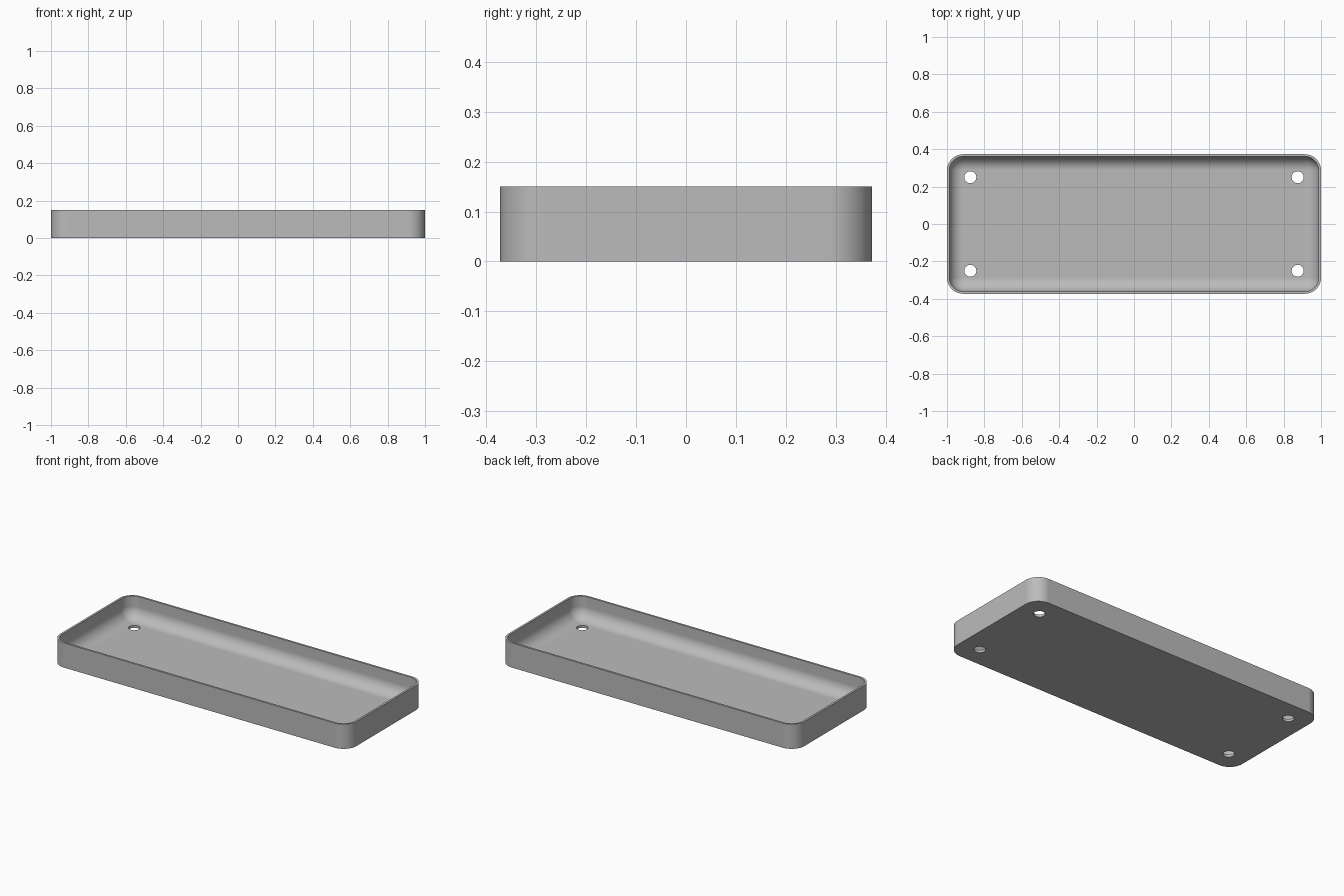
import bpy, bmesh
from math import pi, cos, sin

cube = bpy.data.objects.get("Cube")
if cube:
    bpy.data.objects.remove(cube, do_unlink=True)

HALF_X, HALF_Y, HEIGHT = 1.0, 0.373, 0.15
CORNER, WALL, FLOOR, FILLET = 0.0875, 0.0125, 0.015, 0.073
HOLE_X, HOLE_Y, HOLE_R = 0.875, 0.25, 0.032
STEPS = 12

grey = bpy.data.materials.new("plain grey")
grey.use_nodes = True
colour = (0.5, 0.5, 0.5, 1)
grey.diffuse_color = colour
grey.node_tree.nodes["Principled BSDF"].inputs["Base Color"].default_value = colour


def rounded_ring(bm, inset, z):
    """Rounded rectangle outline, drawn in from the outside by inset."""
    r = CORNER - inset
    cx, cy = HALF_X - CORNER, HALF_Y - CORNER
    ring = []
    for quarter, (sx, sy) in enumerate([(1, 1), (-1, 1), (-1, -1), (1, -1)]):
        for i in range(STEPS + 1):
            a = (quarter + i / STEPS) * pi / 2
            ring.append(bm.verts.new((sx * cx + r * cos(a), sy * cy + r * sin(a), z)))
    return ring


# Wall section: up the outside, over the rim, down the inside and round the fillet
section = [(0, 0), (0, HEIGHT), (WALL, HEIGHT)]
for i in range(STEPS + 1):
    a = i / STEPS * pi / 2
    section.append((WALL + FILLET * (1 - cos(a)), FLOOR + FILLET * (1 - sin(a))))

bm = bmesh.new()
rings = [rounded_ring(bm, inset, z) for inset, z in section]
for low, high in zip(rings, rings[1:]):
    for i in range(len(low)):
        j = (i + 1) % len(low)
        bm.faces.new((low[i], low[j], high[j], high[i]))
bm.faces.new(rings[0][::-1])
bm.faces.new(rings[-1])
bmesh.ops.recalc_face_normals(bm, faces=bm.faces)
mesh = bpy.data.meshes.new("tray")
bm.to_mesh(mesh)
bm.free()
mesh.materials.append(grey)
tray = bpy.data.objects.new("tray", mesh)
bpy.context.collection.objects.link(tray)

# Four screw holes through the floor
bm = bmesh.new()
for x in (-HOLE_X, HOLE_X):
    for y in (-HOLE_Y, HOLE_Y):
        made = bmesh.ops.create_cone(bm, cap_ends=True, segments=32, radius1=HOLE_R,
                                     radius2=HOLE_R, depth=0.2)
        bmesh.ops.translate(bm, verts=made["verts"], vec=(x, y, 0))
hole_mesh = bpy.data.meshes.new("hole_cutter")
bm.to_mesh(hole_mesh)
bm.free()
hole_mesh.materials.append(grey)
cutter = bpy.data.objects.new("hole_cutter", hole_mesh)
bpy.context.collection.objects.link(cutter)

bpy.ops.object.select_all(action="DESELECT")
bpy.context.view_layer.objects.active = tray
tray.select_set(True)
cut = tray.modifiers.new("holes", "BOOLEAN")
cut.operation = "DIFFERENCE"
cut.solver = "EXACT"
cut.object = cutter
bpy.ops.object.modifier_apply(modifier=cut.name)
bpy.data.objects.remove(cutter, do_unlink=True)

# Smooth fillets and corners, with flat floor and walls
bpy.ops.object.shade_smooth_by_angle(angle=pi / 6)
weighted = tray.modifiers.new("flat_faces", "WEIGHTED_NORMAL")
weighted.keep_sharp = True
